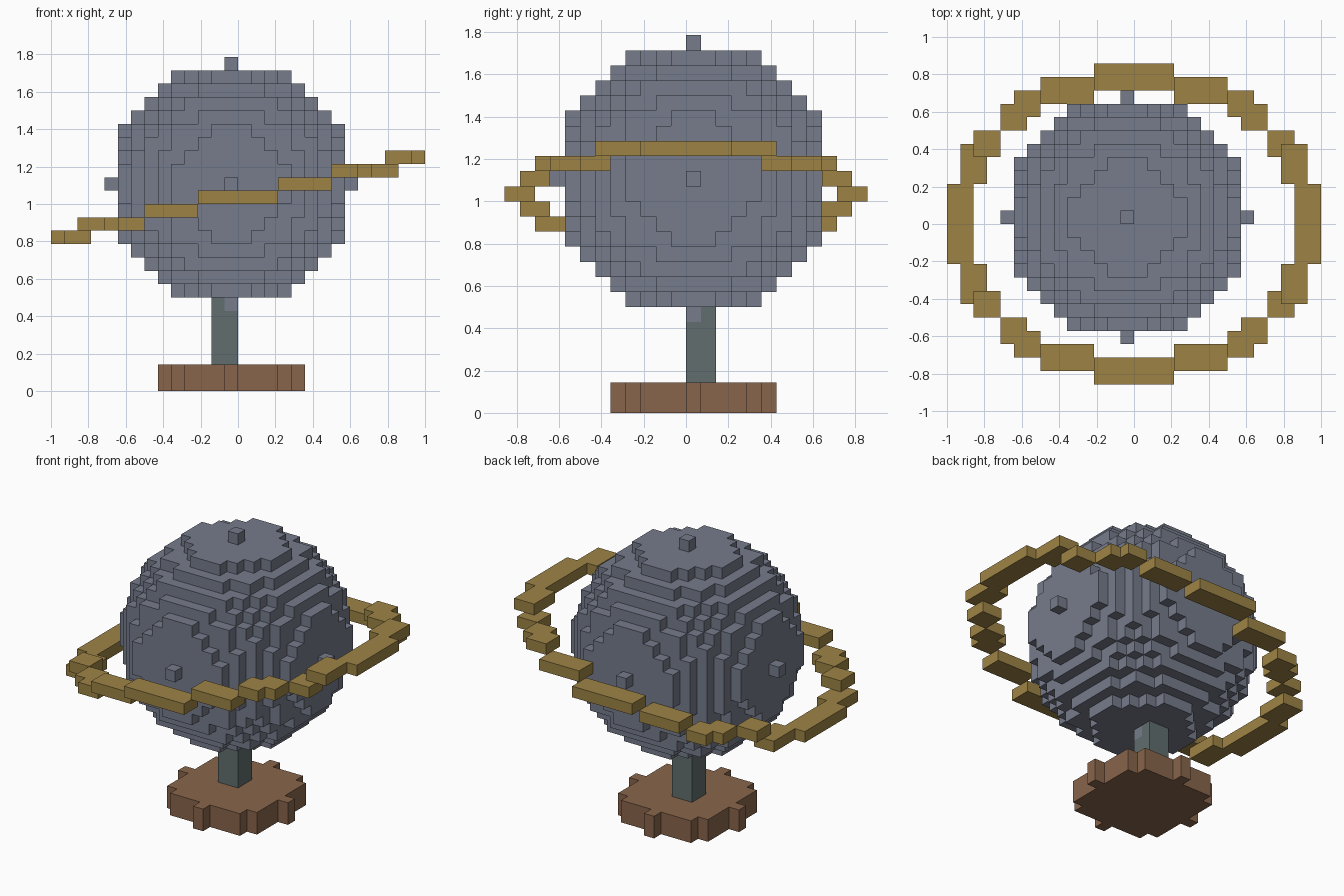
import bpy, bmesh
from mathutils import Vector

if "Cube" in bpy.data.objects:
    bpy.data.objects.remove(bpy.data.objects["Cube"])

V = 1 / 14  # voxel edge length


def block(xs, ys, zs):
    """Cells of a box, given inclusive index ranges."""
    return {(x, y, z) for x in range(xs[0], xs[1] + 1)
            for y in range(ys[0], ys[1] + 1) for z in range(zs[0], zs[1] + 1)}


def voxel_object(name, cells, color):
    """Mesh only the exposed cube faces of a set of cells."""
    bm = bmesh.new()
    cache = {}

    def vert(p):
        if p not in cache:
            cache[p] = bm.verts.new(Vector(p) * V)
        return cache[p]

    for c in sorted(cells):
        for axis in range(3):
            u, w = (axis + 1) % 3, (axis + 2) % 3
            for side in (0, 1):
                n = list(c)
                n[axis] += 2 * side - 1
                if tuple(n) in cells:
                    continue
                loop = []
                for du, dw in ((0, 0), (1, 0), (1, 1), (0, 1)):
                    p = list(c)
                    p[axis] += side
                    p[u] += du
                    p[w] += dw
                    loop.append(vert(tuple(p)))
                bm.faces.new(loop if side else loop[::-1])
    mesh = bpy.data.meshes.new(name)
    bm.to_mesh(mesh)
    bm.free()
    mat = bpy.data.materials.new(name + "_color")
    mat.diffuse_color = (*color, 1)
    mat.use_nodes = True
    mat.node_tree.nodes["Principled BSDF"].inputs["Base Color"].default_value = mat.diffuse_color
    mesh.materials.append(mat)
    obj = bpy.data.objects.new(name, mesh)
    bpy.context.collection.objects.link(obj)
    return obj


CX, CY, CZ = -1, 0, 15  # centre cell of the globe

# Globe: digital ball of radius 9, with one-cell tips on each axis
R = 9
span = range(-R, R + 1)
globe = {(CX + x, CY + y, CZ + z) for x in span for y in span for z in span
         if x * x + y * y + z * z <= R * R}
voxel_object("globe", globe, (0.18, 0.20, 0.26))

# Base: round plate of radius 5, two cells thick
base = {(CX + x, CY + y, z) for x in range(-5, 6) for y in range(-5, 6)
        for z in (0, 1) if x * x + y * y <= 25}
voxel_object("base", base, (0.25, 0.13, 0.07))

# Stem: 2 x 2 column from the base to the underside of the globe
stem = block((-2, -1), (0, 1), (2, 6)) - globe
voxel_object("stem", stem, (0.12, 0.155, 0.155))

# Tilted ring: one quadrant of stepped blocks (x range, y range, height)
quadrant = [((12, 13), (0, 2), 17), ((11, 12), (3, 5), 17),
            ((10, 11), (5, 6), 16), ((8, 9), (7, 8), 16),
            ((7, 8), (8, 9), 16), ((3, 6), (9, 10), 15),
            ((0, 2), (10, 11), 14)]
ring = set()
for xs, ys, z in quadrant:
    for x, y, k in block(xs, ys, (z, z)):
        for yy in (y, -1 - y):
            ring.add((x, yy, k))
            ring.add((-1 - x, yy, 28 - k))
voxel_object("ring", ring, (0.34, 0.23, 0.06))
